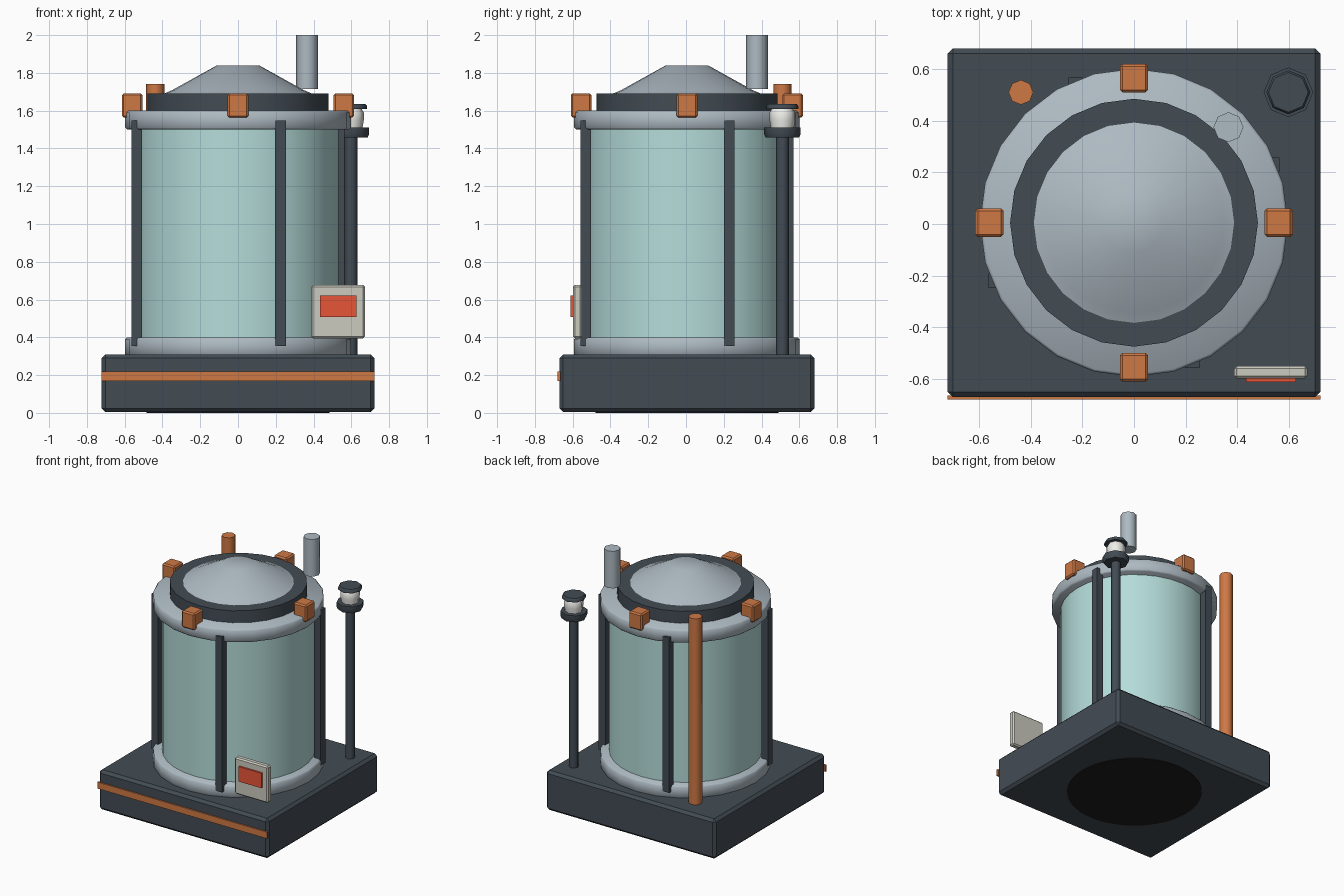
import bpy, math

if "Cube" in bpy.data.objects:
    bpy.data.objects.remove(bpy.data.objects["Cube"])

OY = 0.005  # shift that centres the whole model on y = 0


def mat(name, r, g, b):
    m = bpy.data.materials.new(name)
    m.diffuse_color = (r, g, b, 1)
    m.use_nodes = True
    m.node_tree.nodes["Principled BSDF"].inputs["Base Color"].default_value = m.diffuse_color
    return m


DARK = mat("dark_metal", 0.055, 0.072, 0.088)
BLACK = mat("black_rubber", 0.012, 0.012, 0.014)
STEEL = mat("light_steel", 0.42, 0.49, 0.54)
ORANGE = mat("orange_paint", 0.62, 0.19, 0.06)
GLASS = mat("pale_glass", 0.46, 0.72, 0.70)
CREAM = mat("cream_casing", 0.60, 0.60, 0.53)
RED = mat("red_screen", 0.80, 0.09, 0.04)
WHITE = mat("lamp_white", 0.85, 0.85, 0.82)


def finish(ob, material):
    ob.data.materials.append(material)
    bpy.ops.object.select_all(action='DESELECT')
    ob.select_set(True)
    bpy.context.view_layer.objects.active = ob
    return ob


def box(name, lo, hi, material, bevel=0.0):
    """Box between two corners, with an optional small bevel."""
    size = [b - a for a, b in zip(lo, hi)]
    c = [(a + b) / 2 for a, b in zip(lo, hi)]
    bpy.ops.mesh.primitive_cube_add(size=1, location=(c[0], c[1] + OY, c[2]))
    ob = bpy.context.object
    ob.name = name
    ob.scale = size
    bpy.ops.object.transform_apply(location=False, rotation=False, scale=True)
    if bevel:
        b = ob.modifiers.new("bevel", 'BEVEL')
        b.width = bevel
        b.segments = 1
    return finish(ob, material)


def lathe(name, profile, material, x=0, y=0, sides=24, angle=40):
    """Revolve (radius, z) points around a vertical axis."""
    verts, faces, rings = [], [], []
    for r, z in profile:
        if r == 0:
            rings.append([len(verts)] * sides)
            verts.append((0, 0, z))
        else:
            rings.append([len(verts) + i for i in range(sides)])
            for i in range(sides):
                a = math.tau * i / sides + math.pi / 2
                verts.append((r * math.cos(a), r * math.sin(a), z))
    for lo, hi in zip(rings, rings[1:]):
        for i in range(sides):
            j = (i + 1) % sides
            faces.append(list(dict.fromkeys((lo[i], lo[j], hi[j], hi[i]))))
    me = bpy.data.meshes.new(name)
    me.from_pydata(verts, [], faces)
    ob = bpy.data.objects.new(name, me)
    ob.location = (x, y + OY, 0)
    bpy.context.collection.objects.link(ob)
    finish(ob, material)
    bpy.ops.object.shade_smooth_by_angle(angle=math.radians(angle))
    return ob


def rod(name, r, z0, z1, material, x=0, y=0, sides=24, angle=50):
    return lathe(name, [(0, z0), (r, z0), (r, z1), (0, z1)], material, x, y, sides, angle)


# plinth with front stripe and underside disc
box("base", (-0.722, -0.675, 0.004), (0.722, 0.675, 0.31), DARK, 0.02)
box("base_stripe", (-0.722, -0.685, 0.17), (0.722, -0.67, 0.22), ORANGE)
rod("base_underside_disc", 0.485, 0.0, 0.02, BLACK, sides=48)

# tank with collars
rod("tank_glass", 0.533, 0.33, 1.55, GLASS, sides=32)
for name, z0, z1 in (("lower_collar", 0.30, 0.40), ("upper_collar", 1.50, 1.60)):
    lathe(name, [(0, z0), (0.587, z0), (0.597, z0 + 0.01), (0.597, z1 - 0.01),
                 (0.587, z1), (0, z1)], STEEL, angle=50)

# lid ring and dome
lathe("lid_ring", [(0, 1.59), (0.48, 1.59), (0.48, 1.692), (0.38, 1.692), (0.38, 1.65),
                   (0, 1.65)], DARK)
lathe("lid_dome", [(0.388, 1.66), (0.388, 1.692), (0.35, 1.708), (0.115, 1.838), (0, 1.84)],
      STEEL, angle=50)

# four guard bars and four clamps, a quarter turn apart
for i in range(4):
    c, s = round(math.cos(i * math.pi / 2)), round(math.sin(i * math.pi / 2))
    x, y = 0.225 * c + 0.535 * s, 0.225 * s - 0.535 * c
    box(f"guard_bar_{i}", (x - 0.028, y - 0.028, 0.353), (x + 0.028, y + 0.028, 1.547), DARK)
    x, y = 0.56 * c, 0.56 * s
    box(f"lid_clamp_{i}", (x - 0.055, y - 0.055, 1.563), (x + 0.055, y + 0.055, 1.692),
        ORANGE, 0.01)

# rear feed pipe and vent pipe
rod("feed_pipe", 0.048, 0.30, 1.742, ORANGE, -0.438, 0.505, 8)
rod("vent_pipe", 0.058, 1.715, 2.0, STEEL, 0.366, 0.37, 8)

# lamp post
LX, LY = 0.598, 0.505
rod("lamp_pole", 0.034, 0.30, 1.47, DARK, LX, LY, 8)
lathe("lamp_collar", [(0, 1.457), (0.088, 1.457), (0.096, 1.475), (0.096, 1.51), (0, 1.51)],
      DARK, LX, LY, 8, 50)
lathe("lamp_lens", [(0, 1.50), (0.06, 1.50), (0.068, 1.55), (0.068, 1.59), (0.055, 1.612),
                    (0, 1.612)], WHITE, LX, LY, 8, 50)
lathe("lamp_cap", [(0, 1.608), (0.085, 1.608), (0.085, 1.625), (0.077, 1.635), (0, 1.635)],
      DARK, LX, LY, 8, 50)

# control panel
box("control_panel", (0.388, -0.603, 0.395), (0.672, -0.555, 0.677), CREAM, 0.01)
box("control_screen", (0.433, -0.617, 0.507), (0.627, -0.595, 0.622), RED)
